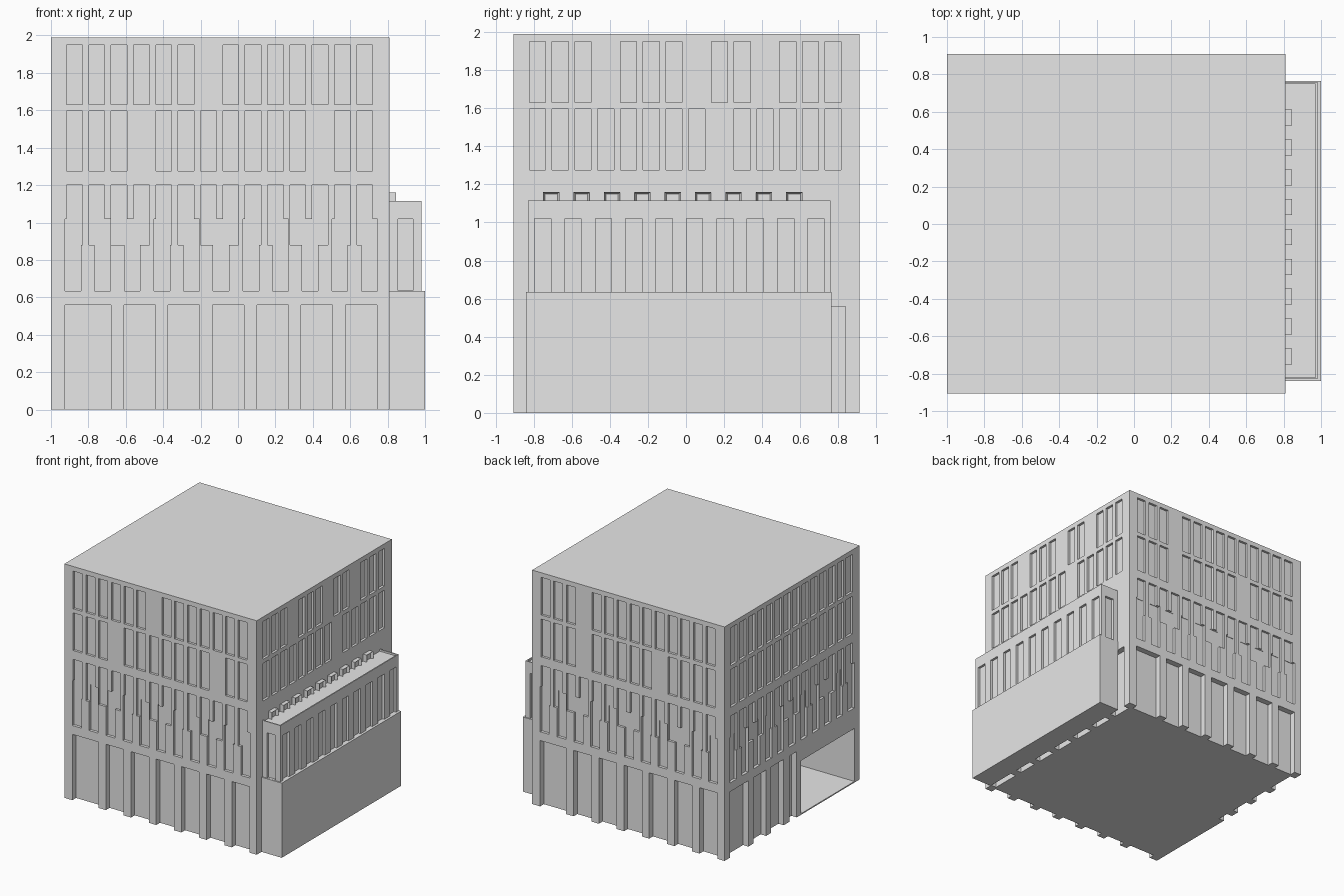
import bpy
import bmesh
from math import radians
from mathutils import Matrix, Vector

if "Cube" in bpy.data.objects:
    bpy.data.objects.remove(bpy.data.objects["Cube"])

grey = bpy.data.materials.new("plain_grey")
grey.use_nodes = True
grey.diffuse_color = (0.8, 0.8, 0.8, 1)
grey.node_tree.nodes["Principled BSDF"].inputs["Base Color"].default_value = grey.diffuse_color


def add_box(bm, x, y, z, turn=None):
    """Box from three (low, high) ranges, optionally transformed."""
    mid = Vector([(a + b) / 2 for a, b in (x, y, z)])
    size = [b - a for a, b in (x, y, z)]
    m = Matrix.Translation(mid) @ Matrix.Diagonal((*size, 1))
    return bmesh.ops.create_cube(bm, size=1, matrix=turn @ m if turn else m)["verts"]


def finish(bm, name, helper=False):
    mesh = bpy.data.meshes.new(name)
    bm.to_mesh(mesh)
    bm.free()
    mesh.materials.append(grey)
    obj = bpy.data.objects.new(name, mesh)
    bpy.context.collection.objects.link(obj)
    if helper:
        obj.hide_render = True
        obj.hide_set(True)
        obj.display_type = "WIRE"
    return obj


def box(name, x, y, z):
    bm = bmesh.new()
    add_box(bm, x, y, z)
    return finish(bm, name)


def cut(obj, cutter):
    mod = obj.modifiers.new(cutter.name, "BOOLEAN")
    mod.operation = "DIFFERENCE"
    mod.solver = "EXACT"
    mod.object = cutter


def facing(corner, angle):
    """Wall frame: u runs right from the corner, local y goes into the wall."""
    return Matrix.Translation((*corner, 0)) @ Matrix.Rotation(radians(angle), 4, "Z")


def recess(bm, wall, u, width, z, depth):
    add_box(bm, (u, u + width), (-0.1, depth), z, wall)


# Wall frames of the main block
W, E, S, N = -1.0, 0.81, -0.905, 0.91
front = facing((W, S), 0)
right = facing((E, S), 90)
back = facing((E, N), 180)
left = facing((W, N), 270)

main = box("main_block", (W, E), (S, N), (0, 1.99))

# Upper window rows, with a few blank positions on each wall
PANE, STEP = 0.085, 0.1194
ROWS = ((1.63, 1.95), (1.275, 1.595), (0.88, 1.2))
blanks = ((front, ({6}, {3, 11}, ())),
          (right, ({3, 7, 10}, {8}, None)),
          (back, ({3}, {3, 9}, ())),
          (left, ((), (), ())))
upper = bmesh.new()
for wall, gaps in blanks:
    for z, skip in zip(ROWS, gaps):
        if skip is None:
            continue
        for i in range(14):
            if i not in skip:
                recess(upper, wall, 0.083 + STEP * i, PANE, z, 0.02)

# Ground floor bays between piers, the first one wider
for wall, count in ((front, 7), (right, 7), (back, 7), (left, 3)):
    recess(upper, wall, 0.075, 0.245, (-0.1, 0.56), 0.05)
    for i in range(1, count):
        recess(upper, wall, 0.153 + 0.237 * i, 0.168, (-0.1, 0.56), 0.05)
recess(upper, left, 0.87, 0.1, (-0.1, 0.56), 0.05)
cut(main, finish(upper, "upper_window_cutter", True))

# First floor windows
lower = bmesh.new()
for wall in (front, back, left):
    for i in range(11):
        recess(lower, wall, 0.075 + 0.1585 * i, PANE, (0.635, 1.02), 0.024)
cut(main, finish(lower, "lower_window_cutter", True))

# Large open hall behind the left wall
hall = bmesh.new()
add_box(hall, (-1.1, 0.7), (-0.835, -0.115), (0.01, 0.46))
cut(main, finish(hall, "hall_cutter", True))

# Side annex: plain base and set-back upper storey
box("annex_base", (E, 1.0), (-0.84, 0.765), (0, 0.635))
storey = box("annex_storey", (E, 0.98), (-0.83, 0.758), (0.635, 1.115))
panes = bmesh.new()
side = facing((0.98, -0.83), 90)
for i in range(10):
    recess(panes, side, 0.035 + 0.1595 * i, PANE, (0.6, 1.02), 0.02)
recess(panes, facing((E, -0.83), 0), 0.045, 0.08, (0.636, 1.02), 0.02)
recess(panes, facing((0.98, 0.758), 180), 0.045, 0.08, (0.636, 1.02), 0.02)
# Sunken roof with a thin rim
add_box(panes, (E - 0.05, 0.97), (-0.82, 0.748), (1.1, 1.2))
cut(storey, finish(panes, "annex_cutter", True))

# Row of small hoods on the annex roof, with sunken fronts
hoods = bmesh.new()
for i in range(9):
    y = -0.75 + 0.1595 * i
    verts = add_box(hoods, (E, 0.845), (y, y + PANE), (1.09, 1.16))
    faces = {f for v in verts for f in v.link_faces}
    face = max(faces, key=lambda f: f.calc_center_median().x)
    bmesh.ops.inset_individual(hoods, faces=[face], thickness=0.015, depth=-0.02)
finish(hoods, "roof_hoods")
